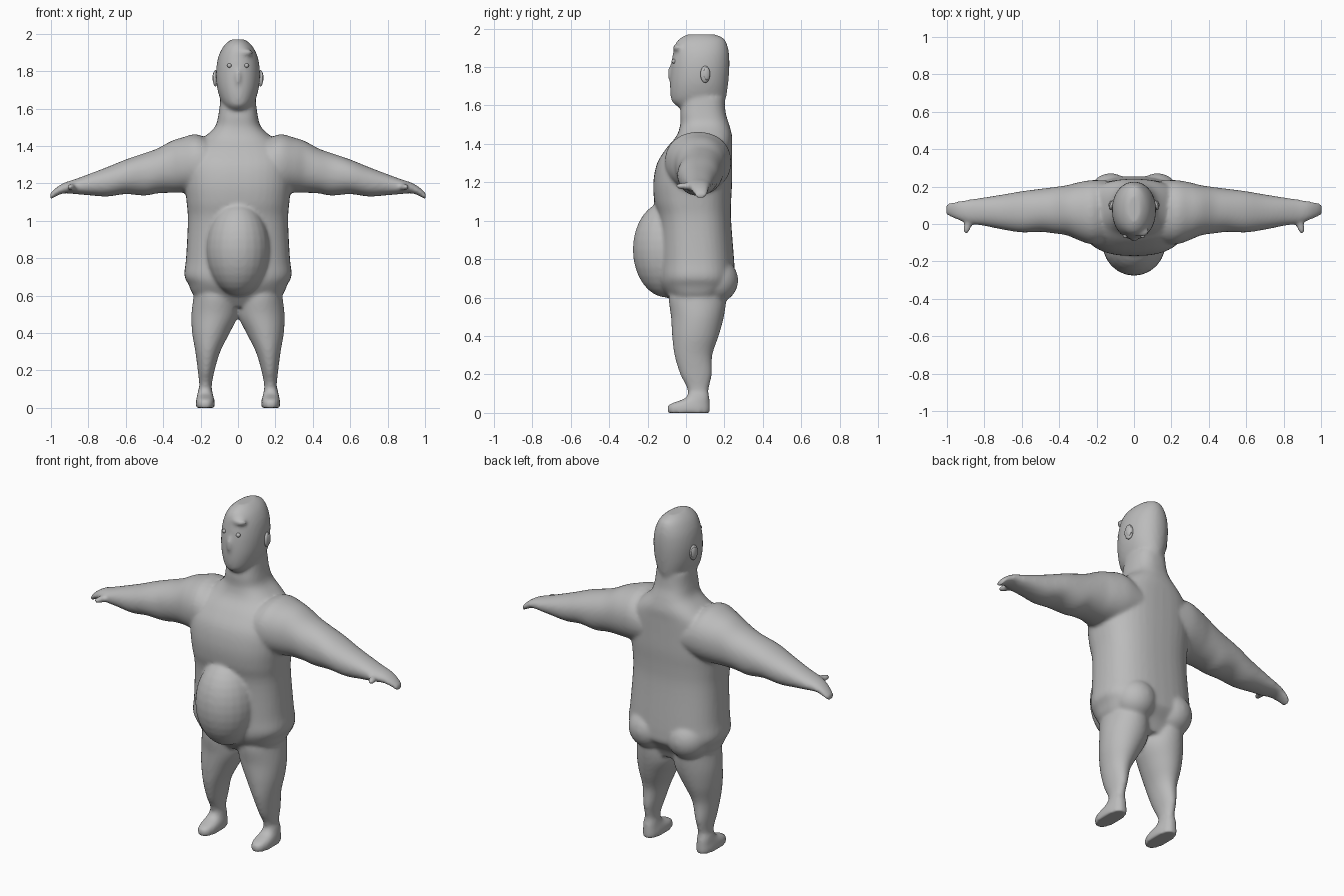
import bpy, bmesh, math
from mathutils import Vector, Matrix

if "Cube" in bpy.data.objects:
    bpy.data.objects.remove(bpy.data.objects["Cube"])

clay = bpy.data.materials.new("clay grey")
clay.use_nodes = True
clay.diffuse_color = (0.5, 0.5, 0.5, 1)
clay.node_tree.nodes["Principled BSDF"].inputs["Base Color"].default_value = (0.5, 0.5, 0.5, 1)


def catmull(p0, p1, p2, p3, t):
    return [0.5 * (2 * b + (c - a) * t + (2 * a - 5 * b + 4 * c - d) * t * t
                   + (3 * b - a - 3 * c + d) * t ** 3)
            for a, b, c, d in zip(p0, p1, p2, p3)]


def loft(bm, rings, axis="z", side=1, power=2.0, segs=40, steps=4):
    """Skin smooth rings: (position, a_min, a_max, b_min, b_max) along an axis."""
    dense = []
    last = len(rings) - 1
    for i in range(last):
        near = [rings[max(0, min(last, i + k))] for k in (-1, 0, 1, 2)]
        dense += [catmull(*near, s / steps) for s in range(steps)]
    dense.append(rings[-1])
    loops = []
    for pos, a0, a1, b0, b1 in dense:
        loop = []
        for k in range(segs):
            ang = math.tau * k / segs
            c, s = math.cos(ang), math.sin(ang)
            a = (a0 + a1) / 2 + (a1 - a0) / 2 * math.copysign(abs(c) ** (2 / power), c)
            b = (b0 + b1) / 2 + (b1 - b0) / 2 * math.copysign(abs(s) ** (2 / power), s)
            co = (a, b, pos) if axis == "z" else (pos, a, b)
            loop.append(bm.verts.new((co[0] * side, co[1], co[2])))
        loops.append(loop)
    faces = [bm.faces.new((lo[k], lo[(k + 1) % segs], hi[(k + 1) % segs], hi[k]))
             for lo, hi in zip(loops, loops[1:]) for k in range(segs)]
    faces += [bm.faces.new(loops[0]), bm.faces.new(loops[-1])]
    bmesh.ops.recalc_face_normals(bm, faces=faces)


def blob(bm, centre, radii, turn=0.0):
    mat = (Matrix.Translation(centre) @ Matrix.Rotation(turn, 4, "Z")
           @ Matrix.Diagonal((*radii, 1)))
    bmesh.ops.create_uvsphere(bm, u_segments=24, v_segments=16, radius=1, matrix=mat)


def finish(bm, name):
    mesh = bpy.data.meshes.new(name)
    bm.to_mesh(mesh)
    bm.free()
    mesh.materials.append(clay)
    mesh.shade_smooth()
    obj = bpy.data.objects.new(name, mesh)
    bpy.context.collection.objects.link(obj)
    return obj


body = bmesh.new()

# Torso and neck: height, half width, front, back
torso = [(.54, .16, -.04, .17), (.6, .235, -.09, .2), (.66, .265, -.13, .25),
         (.71, .287, -.14, .255), (.8, .278, -.14, .25), (1.0, .268, -.145, .235),
         (1.1, .275, -.165, .235), (1.2, .285, -.17, .24), (1.3, .285, -.15, .24),
         (1.38, .26, -.1, .24), (1.44, .19, -.05, .24), (1.5, .125, -.03, .225),
         (1.56, .106, -.03, .207), (1.64, .095, -.02, .2)]
loft(body, [(z, -w, w, f, b) for z, w, f, b in torso], power=2.5)

# Head
head = [(1.57, .06, 0, .19), (1.61, .075, -.065, .2), (1.65, .095, -.08, .21),
        (1.72, .113, -.083, .22), (1.8, .117, -.078, .226), (1.87, .107, -.068, .224),
        (1.92, .086, -.055, .213), (1.95, .062, -.03, .195), (1.97, .035, .01, .15)]
loft(body, [(z, -w, w, f, b) for z, w, f, b in head], power=2.1)

# Belly, nose and forelock
blob(body, (0, -.1, .85), (.17, .177, .25))
blob(body, (0, -.074, 1.765), (.016, .022, .05))
blob(body, (.035, -.04, 1.9), (.045, .03, .02))

arm = [(.12, -.1, .23, 1.17, 1.42), (.22, -.11, .235, 1.15, 1.462),
       (.3, -.085, .222, 1.15, 1.445), (.36, -.06, .207, 1.15, 1.425),
       (.43, -.05, .197, 1.147, 1.387), (.5, -.042, .188, 1.135, 1.362),
       (.6, -.045, .175, 1.143, 1.328), (.7, -.03, .158, 1.13, 1.287),
       (.8, -.01, .142, 1.137, 1.249), (.87, 0, .132, 1.143, 1.223),
       (.93, .018, .122, 1.147, 1.203), (.975, .036, .115, 1.13, 1.175),
       (1.005, .05, .105, 1.113, 1.145)]
leg = [(.68, .03, .23, -.07, .2), (.6, .004, .237, -.09, .21), (.5, -.002, .249, -.078, .197),
       (.4, .045, .245, -.072, .17), (.3, .095, .228, -.06, .137),
       (.2, .125, .215, -.03, .135), (.12, .14, .207, .008, .118),
       (.03, .14, .21, .01, .118)]
foot = [(0, .124, .226, -.095, .125), (.03, .124, .226, -.097, .125),
        (.05, .128, .222, -.075, .124), (.075, .135, .217, -.005, .122),
        (.105, .14, .21, .012, .117)]

for side in (-1, 1):
    loft(body, arm, axis="x", side=side, power=2.15)
    loft(body, leg, side=side)
    loft(body, foot, side=side, power=2.4, steps=2)
    # Thumb and buttock
    blob(body, (side * .887, -.003, 1.18), (.021, .055, .02), side * .3)
    blob(body, (side * .125, .15, .69), (.12, .122, .12))

figure = finish(body, "body")

# Fuse the parts into one soft skin
remesh = figure.modifiers.new("fuse", "REMESH")
remesh.mode = "VOXEL"
remesh.voxel_size = 0.01
remesh.use_smooth_shade = True
soften = figure.modifiers.new("soften", "SMOOTH")
soften.factor = 0.5
soften.iterations = 7

# Eyes and ears
for side, label in ((-1, "right"), (1, "left")):
    eye = bmesh.new()
    blob(eye, (side * .046, -.063, 1.83), (.012, .012, .012))
    finish(eye, label + "_eye")
    ear = bmesh.new()
    blob(ear, (side * .12, .1, 1.762), (.013, .026, .044), side * .3)
    blob(ear, (side * .127, .108, 1.765), (.008, .018, .032), side * .3)
    finish(ear, label + "_ear")
